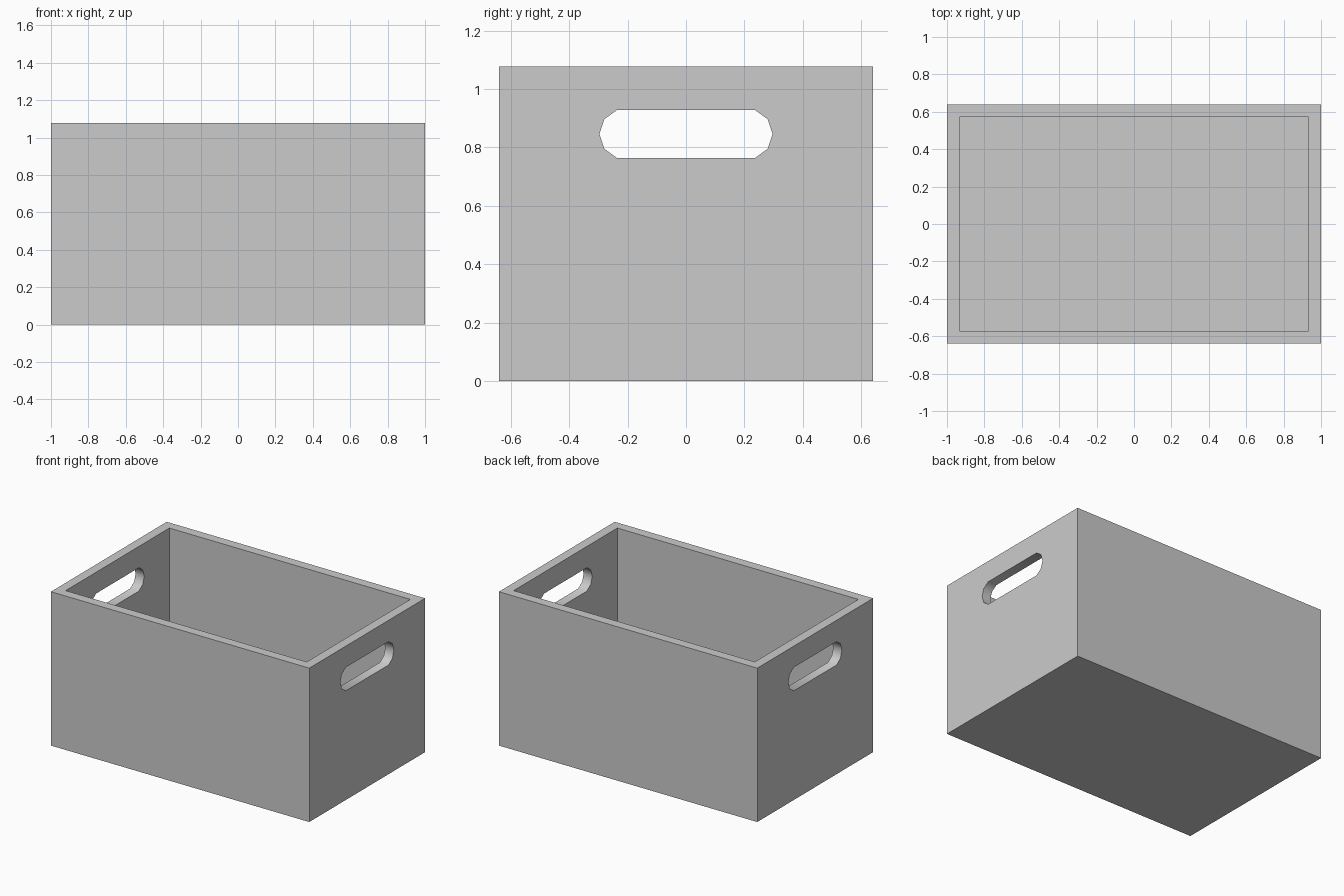
import bpy, bmesh
from math import cos, sin, radians

if "Cube" in bpy.data.objects:
    bpy.data.objects.remove(bpy.data.objects["Cube"])

W, D, H, T = 2.0, 1.28, 1.077, 0.067      # outer size and wall thickness
SLOT_Z, SLOT_Y, SLOT_R = 0.846, 0.21, 0.086  # handle height, end centre, end radius


def prism(name, profile, axis_vec, shift):
    """Closed solid from a 3D outline pushed along axis_vec."""
    bm = bmesh.new()
    face = bm.faces.new([bm.verts.new(p) for p in profile])
    new = bmesh.ops.extrude_face_region(bm, geom=[face])["geom"]
    verts = [v for v in new if isinstance(v, bmesh.types.BMVert)]
    bmesh.ops.translate(bm, verts=verts, vec=axis_vec)
    bmesh.ops.translate(bm, verts=bm.verts, vec=shift)
    bmesh.ops.recalc_face_normals(bm, faces=bm.faces)
    mesh = bpy.data.meshes.new(name)
    bm.to_mesh(mesh)
    bm.free()
    ob = bpy.data.objects.new(name, mesh)
    bpy.context.collection.objects.link(ob)
    return ob


def rect(w, d):
    return [(x * w / 2, y * d / 2, 0) for x, y in ((-1, -1), (1, -1), (1, 1), (-1, 1))]


# Crate body
crate = prism("crate", rect(W, D), (0, 0, H), (0, 0, 0))

# Cutters: inside space above the floor, and a slot through both end walls
cavity = prism("cavity_cutter", rect(W - 2 * T, D - 2 * T), (0, 0, H), (0, 0, T))
slot_outline = [(0, side * (SLOT_Y + SLOT_R * cos(radians(a))), side * SLOT_R * sin(radians(a)))
                for side in (1, -1) for a in (-72, -36, 0, 36, 72)]
slot = prism("handle_cutter", slot_outline, (W + 0.4, 0, 0), (-W / 2 - 0.2, 0, SLOT_Z))

bpy.context.view_layer.objects.active = crate
for cutter in (cavity, slot):
    cutter.hide_render = True
    mod = crate.modifiers.new(cutter.name, 'BOOLEAN')
    mod.operation, mod.solver, mod.object = 'DIFFERENCE', 'EXACT', cutter
    bpy.ops.object.modifier_apply(modifier=mod.name)
for cutter in (cavity, slot):
    bpy.data.objects.remove(cutter)

# Rounded handle ends shade smooth, box corners stay sharp
bpy.ops.object.select_all(action='DESELECT')
crate.select_set(True)
bpy.ops.object.shade_smooth_by_angle(angle=radians(40))
